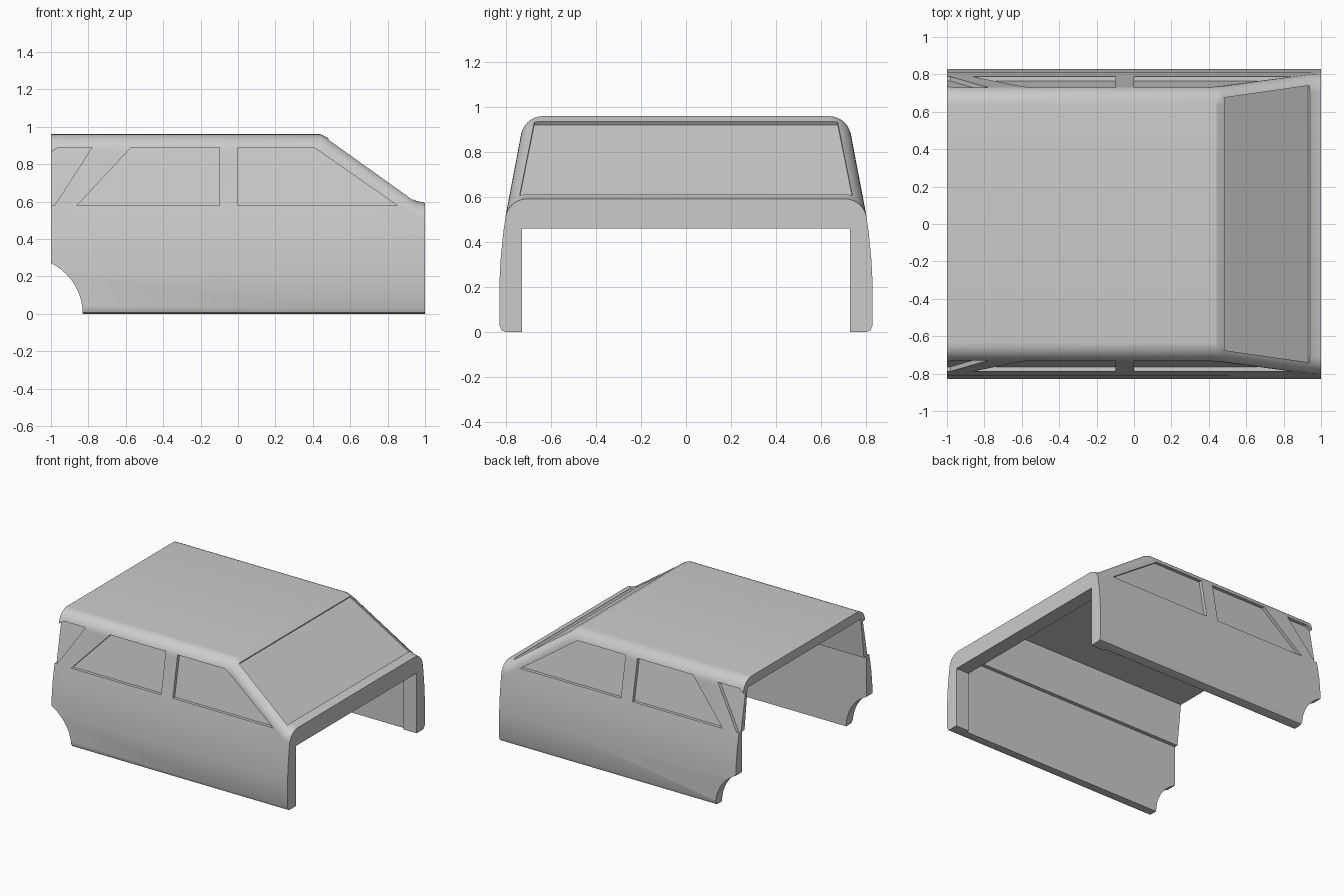
import bpy, bmesh, math
from mathutils import Vector

cube = bpy.data.objects.get("Cube")
if cube:
    bpy.data.objects.remove(cube, do_unlink=True)

grey = bpy.data.materials.new("body_grey")
grey.use_nodes = True
colour = (0.6, 0.6, 0.6, 1)
grey.diffuse_color = colour
grey.node_tree.nodes["Principled BSDF"].inputs["Base Color"].default_value = colour


def loft(name, rings):
    """Join equal rings of points into a closed solid."""
    bm = bmesh.new()
    loops = [[bm.verts.new(p) for p in ring] for ring in rings]
    n = len(loops[0])
    for a, b in zip(loops, loops[1:]):
        for i in range(n):
            j = (i + 1) % n
            bm.faces.new((a[i], a[j], b[j], b[i]))
    bm.faces.new(loops[0])
    bm.faces.new(loops[-1])
    bmesh.ops.recalc_face_normals(bm, faces=bm.faces)
    mesh = bpy.data.meshes.new(name)
    bm.to_mesh(mesh)
    bm.free()
    obj = bpy.data.objects.new(name, mesh)
    bpy.context.collection.objects.link(obj)
    return obj


def prism(name, outline, near, far):
    """Extrude an x-z outline between two widths that depend on height."""
    return loft(name, [[(x, f(z), z) for x, z in outline] for f in (near, far)])


def side(z):
    """Half width of the leaning cabin side."""
    return 0.80 - 0.19 * (z - 0.52)


def section(x, top):
    """Body cross-section with rounded shoulders at the given height."""
    half = [(0.80, 0), (0.82, 0.006), (0.83, 0.03), (0.83, 0.22),
            (0.824, 0.33), (0.812, 0.45)]
    radius, steps = 0.1, 8
    edge = side(top - radius)
    for i in range(steps + 1):
        a = math.pi / 2 * i / steps
        half.append((edge - radius + radius * math.cos(a),
                     top - radius + radius * math.sin(a)))
    return [(x, y, z) for y, z in half] + [(x, -y, z) for y, z in reversed(half)]


# Outer body: roof, sloping windscreen, short cowl
shell = loft("cabin_shell", [section(x, h) for x, h in
             ((-1, 0.96), (0.44, 0.96), (0.48, 0.94), (0.95, 0.605), (1, 0.592))])
shell.data.materials.append(grey)
cutters = []


def width(w):
    return (lambda z: -w), (lambda z: w)


# Interior: lower cavity, opening under the cowl, upper cabin
cutters.append(prism("lower_cavity", [(-1.1, -0.1), (0.89, -0.1), (0.89, 0.58),
                                      (-1.1, 0.58)], *width(0.75)))
cutters.append(prism("front_opening", [(0.8, -0.1), (1.1, -0.1), (1.1, 0.46),
                                       (0.8, 0.46)], *width(0.73)))


def inner(z):
    return 0.725 - 0.12 * (z - 0.55)


cutters.append(prism("upper_cavity", [(-1.1, 0.55), (0.86, 0.55), (0.86, 0.594),
                                      (0.44, 0.89), (-1.1, 0.89)],
                     lambda z: -inner(z), inner))

# Rear wheel arches
arch = [(-1.13 + 0.3 * math.cos(a), 0.3 * math.sin(a))
        for a in (2 * math.pi * i / 48 for i in range(48))]
cutters.append(prism("wheel_arch", arch, *width(1)))

# Recessed side windows, both sides
windows = {
    "front_window": [(0, 0.58), (0.85, 0.58), (0.405, 0.89), (0, 0.89)],
    "rear_window": [(-0.86, 0.58), (-0.1, 0.58), (-0.1, 0.89), (-0.57, 0.89)],
    "quarter_window": [(-1.1, 0.58), (-0.98, 0.58), (-0.78, 0.89),
                       (-0.96, 0.89), (-1.1, 0.80)],
}
for name, outline in windows.items():
    for s in (-1, 1):
        cutters.append(prism(name, outline, lambda z: s * (side(z) - 0.025),
                             lambda z: s * 1.0))

# Recessed windscreen
pane = [Vector(p) for p in ((0.94, -0.74, 0.612), (0.94, 0.74, 0.612),
                            (0.485, 0.675, 0.936), (0.485, -0.675, 0.936))]
normal = Vector((0.58, 0, 0.815))
cutters.append(loft("windscreen", [[p + normal * d for p in pane]
                                   for d in (-0.018, 0.1)]))

# Cut everything out of the shell
bpy.ops.object.select_all(action='DESELECT')
shell.select_set(True)
bpy.context.view_layer.objects.active = shell
for cutter in cutters:
    cutter.hide_render = True
    mod = shell.modifiers.new(cutter.name, 'BOOLEAN')
    mod.operation = 'DIFFERENCE'
    mod.solver = 'EXACT'
    mod.object = cutter
    bpy.ops.object.modifier_apply(modifier=mod.name)
    bpy.data.objects.remove(cutter, do_unlink=True)

bpy.ops.object.shade_smooth_by_angle(angle=math.radians(25))
